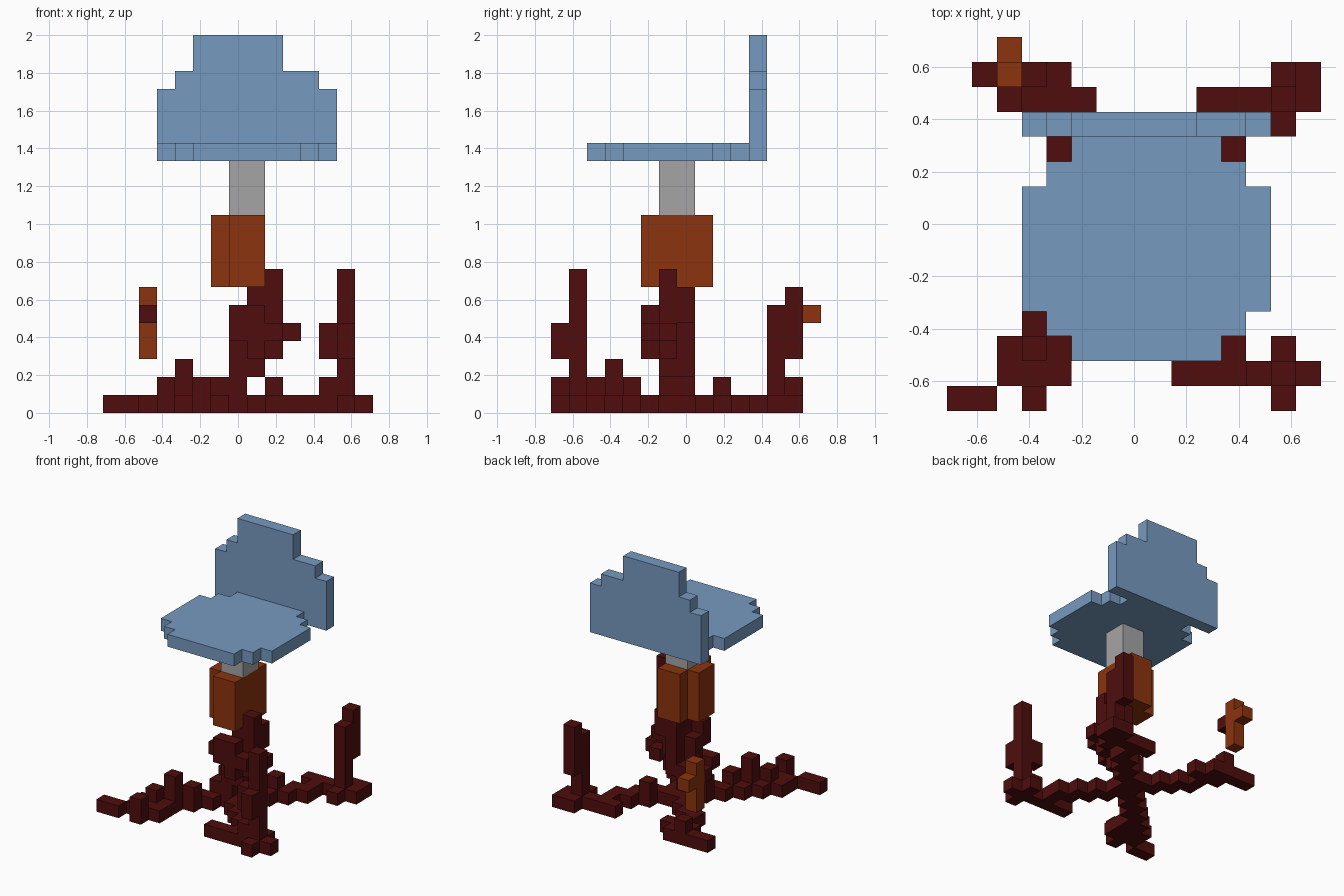
import bpy
import bmesh
from itertools import product
from mathutils import Vector

cube = bpy.data.objects.get("Cube")
if cube:
    bpy.data.objects.remove(cube, do_unlink=True)

CELL = 2 / 21
ORIGIN = Vector((-7.5, -7.5, 0))
MOVES = {"E": (1, 0, 0), "W": (-1, 0, 0), "N": (0, 1, 0),
         "S": (0, -1, 0), "U": (0, 0, 1), "D": (0, 0, -1)}


def material(name, color):
    mat = bpy.data.materials.new(name)
    mat.use_nodes = True
    mat.diffuse_color = (*color, 1)
    bsdf = mat.node_tree.nodes["Principled BSDF"]
    bsdf.inputs["Base Color"].default_value = (*color, 1)
    return mat


def box(x, y, z):
    """Cells of a block, each axis given as (first, end)."""
    return set(product(range(*x), range(*y), range(*z)))


def walk(start, moves=""):
    """Cells passed when stepping from start along compass moves."""
    cells, here = {start}, start
    for m in moves:
        here = tuple(a + b for a, b in zip(here, MOVES[m]))
        cells.add(here)
    return cells


def build(name, mat, *groups):
    """Turn cells into one blocky skin without inner faces."""
    cells = set().union(*groups)
    bm = bmesh.new()
    verts = {}

    def corner(p):
        key = tuple(round(c) for c in p)
        if key not in verts:
            verts[key] = bm.verts.new((Vector(key) + ORIGIN) * CELL)
        return verts[key]

    for cell in cells:
        for step in MOVES.values():
            n = Vector(step)
            if tuple(a + b for a, b in zip(cell, step)) in cells:
                continue
            u = Vector((n.y, n.z, n.x))
            v = n.cross(u)
            mid = Vector(cell) + (Vector((1, 1, 1)) + n) / 2
            ring = [mid + (a * u + b * v) / 2
                    for a, b in ((-1, -1), (1, -1), (1, 1), (-1, 1))]
            bm.faces.new([corner(p) for p in ring])
    bmesh.ops.dissolve_limit(bm, angle_limit=0.01,
                             verts=bm.verts[:], edges=bm.edges[:])
    mesh = bpy.data.meshes.new(name)
    bm.to_mesh(mesh)
    bm.free()
    mesh.materials.append(mat)
    obj = bpy.data.objects.new(name, mesh)
    bpy.context.collection.objects.link(obj)
    return obj


blue = material("cushion blue", (0.184, 0.323, 0.527))
grey = material("steel grey", (0.376, 0.376, 0.376))
rust = material("rust orange", (0.258, 0.034, 0.004))
maroon = material("dark maroon", (0.080, 0.004, 0.004))

# Seat with stepped corners
build("seat", blue,
      box((3, 13), (4, 9), (14, 15)),
      box((4, 12), (3, 10), (14, 15)),
      box((5, 11), (2, 11), (14, 15)))

# Backrest narrowing upward
build("backrest", blue,
      box((3, 13), (11, 12), (14, 18)),
      box((4, 12), (11, 12), (18, 19)),
      box((5, 10), (11, 12), (19, 21)))

# Post and its sleeve
build("post", grey, box((7, 9), (6, 8), (11, 14)))
build("sleeve", rust,
      box((7, 9), (5, 9), (7, 11)),
      box((6, 7), (6, 8), (7, 11)))

# Gnarled trunk leaning to one side
build("trunk", maroon,
      box((7, 9), (6, 8), (0, 1)),
      box((7, 8), (6, 8), (1, 3)),
      box((8, 9), (6, 8), (2, 7)),
      walk((7, 6, 3), "USU"),
      walk((8, 5, 3), "UU"),
      walk((9, 6, 3), "UUUU"),
      walk((9, 6, 4), "E"),
      walk((9, 5, 4)),
      walk((9, 7, 5), "U"))

# Crooked legs, each with its stumps and upright shoots
build("front_right_leg", maroon,
      walk((8, 6, 0), "SESESESSEEE"),
      walk((10, 1, 0), "W"),
      walk((13, 0, 0), "NN"),
      walk((12, 1, 1), "EUUUUUU"),
      walk((13, 0, 3), "U"),
      walk((12, 1, 3), "U"))

build("back_right_leg", maroon,
      walk((8, 7, 0), "NENENENNEEENW"),
      walk((10, 12, 0)),
      walk((13, 11, 0)),
      walk((9, 9, 1)),
      walk((13, 12, 1), "UUUU"),
      walk((13, 13, 3), "UUU"))

build("front_left_leg", maroon,
      walk((7, 6, 0), "WSWSWSWSSS"),
      walk((4, 2, 0), "S"),
      walk((2, 2, 0), "S"),
      walk((1, 0, 0), "W"),
      walk((6, 6, 1)),
      walk((5, 4, 1)),
      walk((4, 3, 1), "U"),
      walk((3, 2, 1)),
      walk((3, 0, 1)))

build("back_left_leg", maroon,
      walk((7, 7, 0), "NWNWNWNNWNWW"),
      walk((5, 12, 0)),
      walk((4, 13, 0)),
      walk((3, 13, 1)))

# Loose upright piece above the back left leg
build("floating_shoot", rust, walk((2, 13, 3), "UUU"), walk((2, 14, 5)))
build("floating_knob", maroon, walk((2, 12, 5)))
